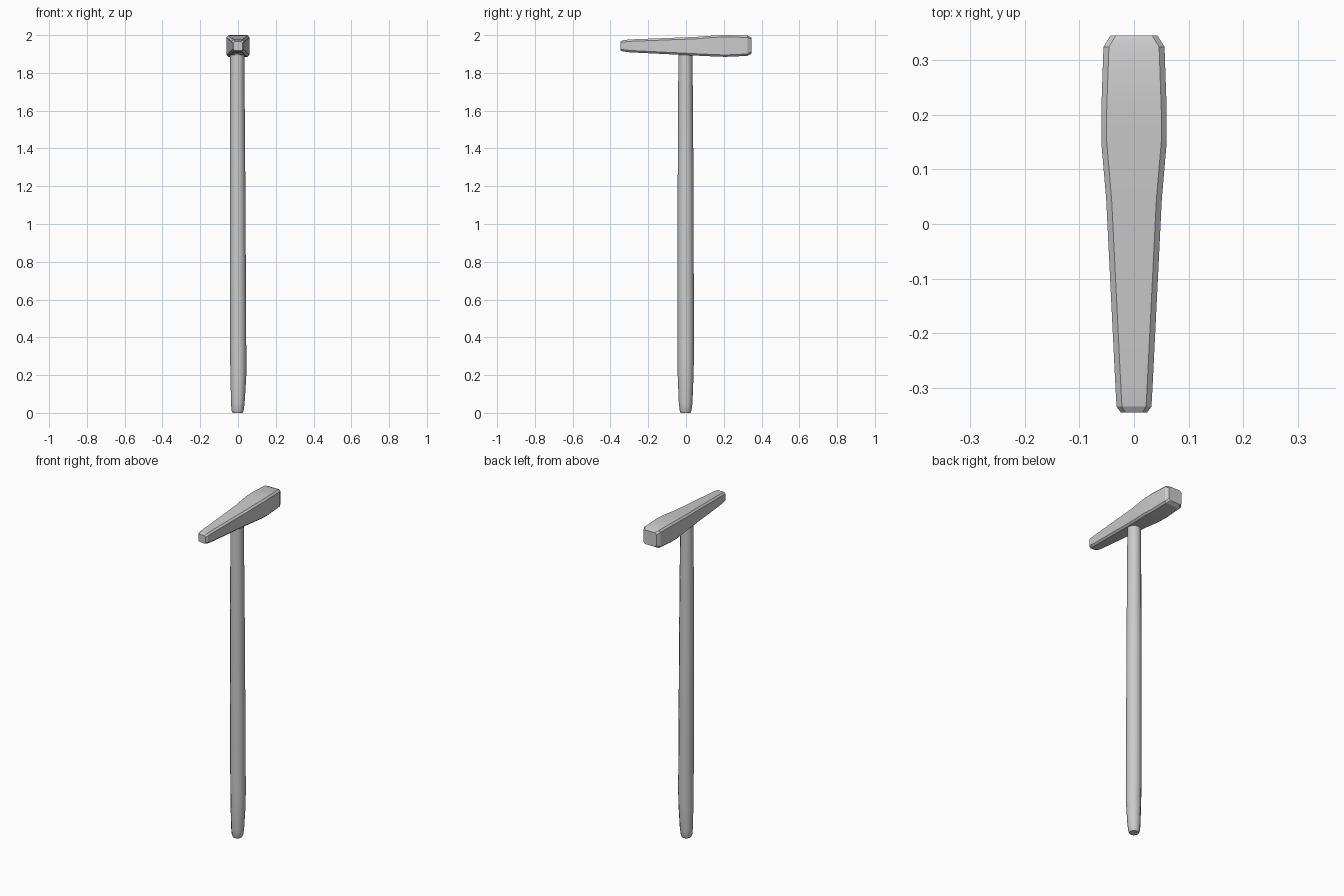
import bpy, bmesh, math
from mathutils import Vector

if "Cube" in bpy.data.objects:
    bpy.data.objects.remove(bpy.data.objects["Cube"])


def loft(name, rings, angle):
    """Skin a list of equal-length point rings and cap both ends."""
    bm = bmesh.new()
    loops = [[bm.verts.new(p) for p in ring] for ring in rings]
    n = len(loops[0])
    for a, b in zip(loops, loops[1:]):
        for i in range(n):
            j = (i + 1) % n
            bm.faces.new((a[i], a[j], b[j], b[i]))
    bm.faces.new(loops[0])
    bm.faces.new(loops[-1])
    bmesh.ops.recalc_face_normals(bm, faces=bm.faces)
    mesh = bpy.data.meshes.new(name)
    bm.to_mesh(mesh)
    bm.free()
    obj = bpy.data.objects.new(name, mesh)
    bpy.context.collection.objects.link(obj)
    bpy.context.view_layer.objects.active = obj
    obj.select_set(True)
    bpy.ops.object.shade_smooth_by_angle(angle=math.radians(angle))
    obj.select_set(False)
    return obj


def round_ring(z, cx, cy, rx, ry, n=12):
    return [Vector((cx + rx * math.cos(2 * math.pi * i / n),
                    cy + ry * math.sin(2 * math.pi * i / n), z)) for i in range(n)]


def block_ring(y, w, z0, z1, c):
    """Rectangle with chamfered corners, facing along y."""
    pts = [(w - c, z0), (w, z0 + c), (w, z1 - c), (w - c, z1),
           (c - w, z1), (-w, z1 - c), (-w, z0 + c), (c - w, z0)]
    return [Vector((x, y, z)) for x, z in pts]


# Handle: slightly uneven round shaft with a tapered foot
# z, centre x, centre y, radius x, radius y
shaft = [
    (0.0, -0.002, -0.002, 0.026, 0.026),
    (0.012, -0.002, -0.002, 0.032, 0.031),
    (0.05, -0.001, -0.002, 0.036, 0.036),
    (0.20, 0.002, -0.002, 0.042, 0.042),
    (0.30, 0.001, -0.001, 0.043, 0.043),
    (1.20, -0.002, -0.002, 0.041, 0.042),
    (1.95, -0.004, -0.003, 0.037, 0.037),
]
loft("handle", [round_ring(*s) for s in shaft], 40)

# Head: long block, narrow peen at the front, heavy face at the back
# y, half width, bottom z, top z, chamfer
head = [
    (-0.346, 0.024, 1.918, 1.966, 0.008),
    (-0.335, 0.032, 1.914, 1.973, 0.010),
    (-0.300, 0.034, 1.909, 1.977, 0.010),
    (0.045, 0.051, 1.892, 1.990, 0.010),
    (0.150, 0.060, 1.887, 1.998, 0.010),
    (0.210, 0.060, 1.885, 2.000, 0.010),
    (0.325, 0.056, 1.890, 1.998, 0.010),
    (0.346, 0.043, 1.902, 1.988, 0.010),
]
loft("hammer_head", [block_ring(*h) for h in head], 25)
